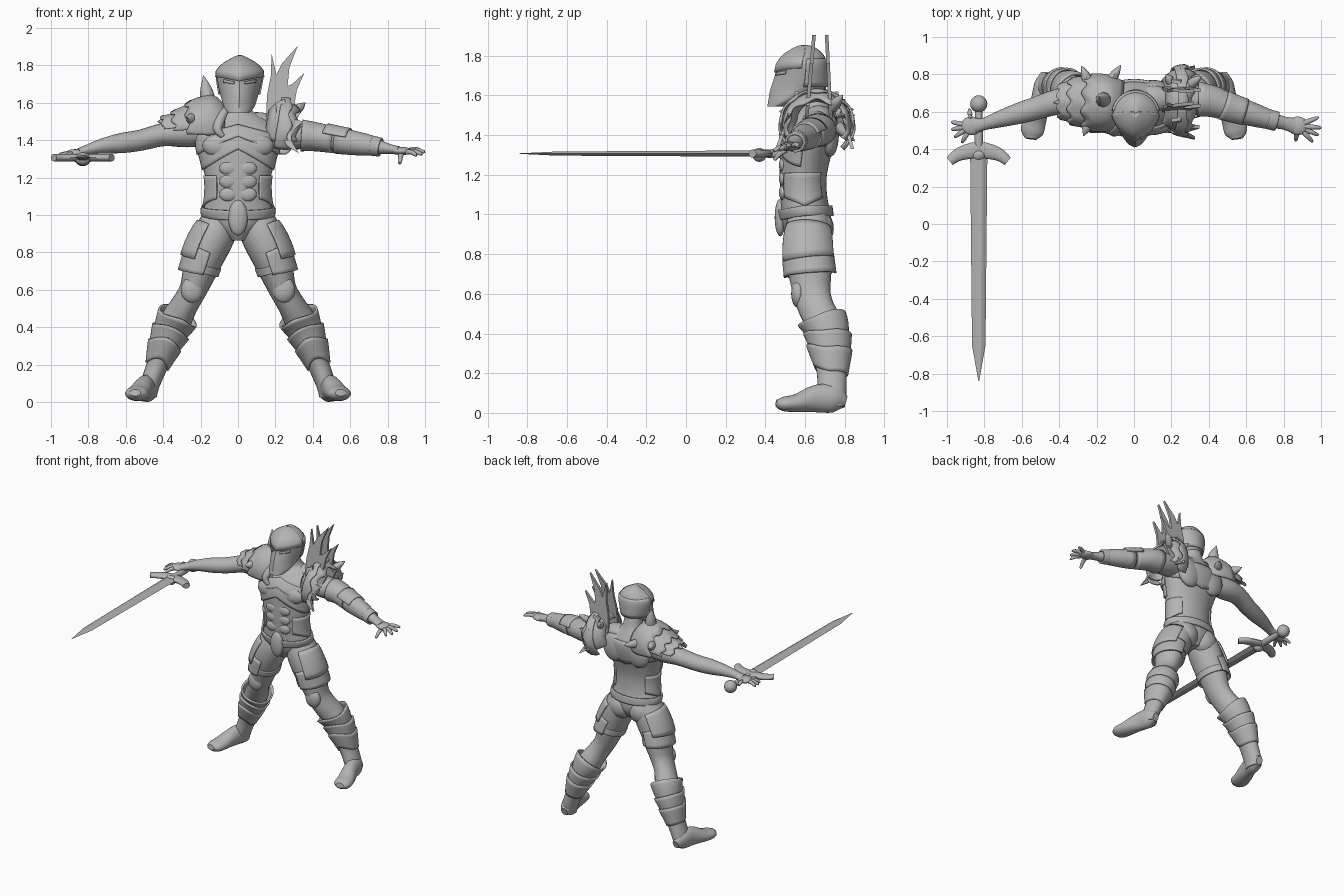
import bpy, bmesh, math
from mathutils import Vector, Matrix

if "Cube" in bpy.data.objects:
    bpy.data.objects.remove(bpy.data.objects["Cube"])

steel = bpy.data.materials.new("plain grey")
steel.diffuse_color = (0.46, 0.46, 0.46, 1)
steel.use_nodes = True
steel.node_tree.nodes["Principled BSDF"].inputs["Base Color"].default_value = steel.diffuse_color
X, Y, Z = Vector((1, 0, 0)), Vector((0, 1, 0)), Vector((0, 0, 1))
rad = math.radians


def finish(name, bm, mirror=False, thick=0, angle=40):
    bmesh.ops.recalc_face_normals(bm, faces=bm.faces)
    me = bpy.data.meshes.new(name)
    bm.to_mesh(me)
    bm.free()
    me.materials.append(steel)
    ob = bpy.data.objects.new(name, me)
    bpy.context.collection.objects.link(ob)
    bpy.context.view_layer.objects.active = ob
    ob.select_set(True)
    bpy.ops.object.shade_smooth_by_angle(angle=rad(angle))
    ob.select_set(False)
    if thick:
        ob.modifiers.new("thickness", 'SOLIDIFY').thickness = thick
    if mirror:
        ob.modifiers.new("mirror", 'MIRROR')
    return ob


def row_at(rows, t):
    # smooth interpolation of (x, y, z, half width, half depth)
    n = len(rows)
    t = max(0, min(n - 1, t))
    i = min(int(t), n - 2)
    f = t - i
    p = [rows[max(0, min(n - 1, i + k))] for k in (-1, 0, 1, 2)]
    return [0.5 * (2 * b + (c - a) * f + (2 * a - 5 * b + 4 * c - d) * f * f
            + (3 * b - a - 3 * c + d) * f ** 3) for a, b, c, d in zip(*p)]


def surf(rows, t, a, off=0, ref=X, flat=False, keel=0):
    r = row_at(rows, t)
    tan = Z
    if not flat:
        tan = (Vector(row_at(rows, t + .1)[:3]) - Vector(row_at(rows, t - .1)[:3])).normalized()
    u = (ref - tan * ref.dot(tan)).normalized()
    c, s = math.cos(a), math.sin(a)
    k = 1 / (1 - keel + keel * (abs(c) + abs(s))) if s < 0 else 1
    return Vector(r[:3]) + u * c * k * (r[3] + off) + tan.cross(u) * s * k * (r[4] + off)


def tube(name, rows, ref=X, flat=False, keel=0, n=24, sub=3, mirror=False):
    bm = bmesh.new()
    rings = []
    for j in range((len(rows) - 1) * sub + 1):
        rings.append([bm.verts.new(surf(rows, j / sub, math.tau * i / n, 0, ref, flat, keel)) for i in range(n)])
    for p, q in zip(rings, rings[1:]):
        for i in range(n):
            bm.faces.new((p[i], p[(i + 1) % n], q[(i + 1) % n], q[i]))
    bm.faces.new(rings[0])
    bm.faces.new(rings[-1])
    return finish(name, bm, mirror)


def band(name, rows, lo, hi, a0, a1, off=(.01, .01), ref=X, flat=False, keel=0, mirror=False, na=36, nt=6, thick=.012):
    # armour plate following a tube; lo and hi may depend on the angle
    bm = bmesh.new()
    fl = lo if callable(lo) else lambda a: lo
    fh = hi if callable(hi) else lambda a: hi
    g = []
    for j in range(nt + 1):
        f = j / nt
        line = []
        for i in range(na + 1):
            a = rad(a0 + (a1 - a0) * i / na)
            line.append(bm.verts.new(surf(rows, fl(a) * (1 - f) + fh(a) * f, a, off[0] * (1 - f) + off[1] * f, ref, flat, keel)))
        g.append(line)
    for p, q in zip(g, g[1:]):
        for i in range(na):
            bm.faces.new((p[i], p[i + 1], q[i + 1], q[i]))
    bmesh.ops.remove_doubles(bm, verts=bm.verts, dist=1e-5)
    return finish(name, bm, mirror, thick)


def ball(name, loc, size, mirror=False):
    bm = bmesh.new()
    bmesh.ops.create_uvsphere(bm, u_segments=20, v_segments=12, radius=1,
                              matrix=Matrix.Translation(loc) @ Matrix.Diagonal((*size, 1)))
    return finish(name, bm, mirror)


def spike(name, base, mid, tip, w, d, ref=Y):
    return tube(name, [(*base, w, d), (*mid, w * .75, d * .75), (*tip, .002, .002)], ref, n=10, sub=5)


def slab(name, pts, place, depth):
    bm = bmesh.new()
    f = bm.faces.new([bm.verts.new(place(*p)) for p in pts])
    ext = bmesh.ops.extrude_face_region(bm, geom=[f])
    bmesh.ops.translate(bm, vec=depth, verts=[v for v in ext['geom'] if isinstance(v, bmesh.types.BMVert)])
    return finish(name, bm, angle=30)


# torso with muscles
torso = [(0, .61, .865, .05, .08), (0, .61, .93, .13, .12), (0, .605, 1.0, .185, .125), (0, .595, 1.08, .172, .118),
         (0, .59, 1.18, .172, .118), (0, .60, 1.28, .195, .127), (0, .617, 1.38, .22, .14), (0, .635, 1.46, .21, .13),
         (0, .65, 1.52, .14, .09), (0, .65, 1.56, .075, .07), (0, .63, 1.64, .065, .065)]
tube("torso", torso, flat=True, n=40)
ball("chest_muscle", (.09, .52, 1.37), (.1, .045, .065), True)
ball("shoulder_blade", (.1, .725, 1.40), (.095, .045, .11), True)
ball("buttock", (.085, .665, .93), (.095, .08, .095), True)
ball("trapezius", (.10, .67, 1.50), (.11, .07, .05), True)
for i, z in enumerate((1.11, 1.18, 1.25)):
    ball("abdominal_%d" % i, (.05, .49, z), (.05, .022, .038), True)

# body armour
for i, t in enumerate((6.5, 5.7)):
    band("chest_plate_%d" % i, torso, lambda a: t - 1.1 * abs(math.cos(a)), lambda a: t + .9 - .9 * abs(math.cos(a)),
         -172, -8, (.016 - .006 * i, .008), flat=True)
band("back_plate", torso, lambda a: 5.2 + abs(math.cos(a)) * .5, 7.3, 20, 160, (.014, .008), flat=True)
band("waist_plate", torso, lambda a: 2.6 + .6 * abs(math.sin(a)), 4.3, -50, 45, (.014, .008), flat=True, mirror=True)
band("belt", torso, lambda a: 1.9 - .3 * max(0, -math.sin(a)), lambda a: 2.6 - .3 * max(0, -math.sin(a)),
     0, 360, (.012, .018), flat=True)
ball("groin_plate", (0, .475, .985), (.052, .028, .095))

# helmet with overlapping brow and slit eyes
helmet = [(.005, .455, 1.545, .055, .045), (.006, .50, 1.575, .08, .085), (.007, .56, 1.63, .098, .135),
          (.008, .578, 1.70, .115, .13), (.01, .585, 1.765, .124, .122), (.01, .595, 1.81, .088, .095),
          (.01, .60, 1.845, .03, .045), (.01, .60, 1.855, .004, .006)]
tube("helmet", helmet, flat=True, keel=.3, n=32)
band("brow_plate", helmet, lambda a: 3.25 + .3 * abs(math.cos(a)), 6.9, 180, 360, (.008, .003), flat=True, keel=.3, thick=.008)
band("nape_plate", helmet, 2.2, 4.4, 10, 170, (.012, .004), flat=True, thick=.008)
for s in (-1, 1):
    band("eye", helmet, lambda a: 2.95 + .2 * abs(math.cos(a)), lambda a: 3.1 + .35 * abs(math.cos(a)),
         -90 + s * 14, -90 + s * 50, (.004, .004), flat=True, keel=.3, thick=.006, na=8, nt=2)

# legs and feet
leg = [(.09, .62, .98, .095, .105), (.125, .615, .9, .112, .12), (.17, .615, .8, .108, .12), (.205, .625, .7, .092, .108),
       (.24, .635, .6, .074, .094), (.285, .66, .52, .072, .09), (.335, .705, .43, .083, .092), (.385, .725, .32, .073, .09),
       (.43, .735, .2, .058, .075), (.468, .735, .1, .052, .073), (.48, .735, .03, .045, .065)]
tube("leg", leg, mirror=True)
tube("foot", [(.475, .805, .055, .025, .03), (.48, .75, .07, .052, .068), (.50, .66, .072, .052, .07), (.53, .56, .05, .062, .046),
              (.545, .49, .045, .06, .036), (.55, .455, .05, .03, .018)], mirror=True)
ball("knee", (.245, .565, .60), (.06, .035, .07), True)
up = lambda a: .45 * max(0, math.sin(a)) ** 2
for i, t in enumerate((5.75, 6.5, 7.15)):
    band("boot_cuff_%d" % i, leg, lambda a: t - up(a), lambda a: t + .95 - up(a) * .9, 0, 360, (.032 - .004 * i, .008), mirror=True)
for i, (t0, t1, a) in enumerate(((.7, 2.3, 65), (1.9, 3.05, 100))):
    band("thigh_plate_%d" % i, leg, t0, lambda a: t1 + .2 * math.cos(a), -a, a, (.008, .026), mirror=True)
band("thigh_strap", leg, 2.55, 2.95, 0, 360, (.006, .012), mirror=True)

# arms
arm_r = [(-.15, .65, 1.45, .07, .08), (-.28, .66, 1.44, .085, .078), (-.40, .655, 1.43, .07, .062), (-.52, .62, 1.40, .062, .056),
         (-.62, .59, 1.385, .056, .054), (-.72, .56, 1.37, .044, .041), (-.80, .535, 1.35, .033, .028), (-.85, .525, 1.335, .04, .023)]
arm_l = [(.15, .65, 1.45, .07, .08), (.28, .665, 1.43, .085, .078), (.40, .66, 1.42, .076, .068), (.52, .62, 1.40, .064, .062),
         (.62, .59, 1.385, .056, .056), (.72, .56, 1.37, .045, .045), (.80, .54, 1.355, .035, .028), (.86, .525, 1.345, .042, .022)]
tube("right_arm", arm_r, Y)
tube("left_arm", arm_l, Y)
band("left_upper_sleeve", arm_l, 1.5, 3.0, 0, 360, (.012, .008), Y)
band("left_bracer", arm_l, 3.1, 5.4, 0, 360, (.01, .008), Y)
band("left_wrist_cuff", arm_l, 4.95, 5.5, 0, 360, (.008, .014), Y)
band("elbow_plate", arm_l, 2.6, 3.7, 20, 160, (.018, .018), Y)

# hands: palms and spread fingers
hands = (("right", (-.87, .525, 1.33), [(-.975, .545, 1.31), (-.975, .505, 1.31), (-.96, .465, 1.31), (-.92, .435, 1.31), (-.88, .615, 1.32)]),
         ("left", (.875, .525, 1.342), [(.985, .57, 1.345), (1.0, .515, 1.338), (.985, .475, 1.325), (.955, .44, 1.32), (.865, .445, 1.275)]))
for side, c, tips in hands:
    ball(side + "_palm", c, (.055, .05, .022))
    c = Vector(c)
    for i, tip in enumerate(tips):
        tip = Vector(tip)
        b, m = c.lerp(tip, .25), c.lerp(tip, .65) + Z * .008
        tube("%s_finger_%d" % (side, i), [(*b, .015, .015), (*m, .013, .013), (*c.lerp(tip, .95), .009, .009), (*tip, .003, .003)], Y, n=10)

# right shoulder armour with horn
pad_r = [(-.41, .655, 1.45, .085, .07), (-.32, .655, 1.46, .12, .095), (-.22, .65, 1.47, .145, .145),
         (-.13, .645, 1.47, .145, .165), (-.06, .64, 1.47, .12, .11)]
jag = lambda a: .12 * math.sin(a * 9)
band("right_shoulder_dome", pad_r, lambda a: 1.6 + jag(a), 4, -15, 195, (.012, 0), Y)
band("right_shoulder_plate_mid", pad_r, lambda a: .8 + jag(a), 2.2, 0, 185, (.014, -.01), Y)
band("right_shoulder_plate_low", pad_r, lambda a: jag(a) + .15, 1.3, 10, 175, (.008, -.01), Y)
spike("right_horn", (-.16, .66, 1.60), (-.17, .67, 1.67), (-.185, .68, 1.745), .045, .045)
for i, (x, y, z) in enumerate(((-.28, .845, 1.53), (-.07, .85, 1.50), (-.27, .47, 1.52), (-.43, .65, 1.50))):
    b = Vector((-.2, .65, 1.5)).lerp(Vector((x, y, z)), .6)
    spike("right_shoulder_spike_%d" % i, b, b.lerp(Vector((x, y, z)), .5), (x, y, z), .035, .03, Z)
tube("collar_roll", [(-.06, .56, 1.57, .018, .018), (-.09, .52, 1.52, .025, .022), (-.11, .49, 1.46, .025, .022),
                     (-.08, .485, 1.42, .012, .012)], n=10)

# left shoulder armour with tall flame blades
pad_l = [(.14, .66, 1.47, .10, .10), (.20, .66, 1.46, .155, .155), (.27, .66, 1.45, .165, .15), (.34, .66, 1.45, .13, .11)]
band("left_shoulder_dome", pad_l, .2, lambda a: 2.7 + .2 * math.sin(a * 7), -30, 205, (0, .012), Y)
band("left_shoulder_rim", pad_l, 1.1, lambda a: 2.1 + .2 * math.sin(a * 9), -45, 215, (.02, .03), Y)
flame = [(.15, 1.50), (.155, 1.64), (.175, 1.74), (.18, 1.86), (.205, 1.75), (.235, 1.81), (.32, 1.905), (.275, 1.79),
         (.265, 1.69), (.29, 1.70), (.355, 1.76), (.315, 1.67), (.30, 1.58), (.335, 1.55), (.30, 1.48), (.26, 1.45)]
for i, (y, lean) in enumerate(((.60, .09), (.72, -.05))):
    slab("flame_blade_%d" % i, flame, lambda x, z: Vector((x, y + lean * (z - 1.5), z)), Y * .018)
hook = [(.20, 1.60), (.25, 1.62), (.27, 1.52), (.35, 1.50), (.29, 1.45), (.285, 1.40), (.325, 1.33), (.26, 1.37), (.22, 1.45)]
for i, (y, lean) in enumerate(((.475, .35), (.81, -.28))):
    slab("hook_blade_%d" % i, hook, lambda x, z: Vector((x, y + lean * (z - 1.4), z)), Y * .018)
for i, (x, y, z) in enumerate(((.25, .85, 1.37), (.25, .835, 1.53), (.17, .80, 1.58), (.36, .79, 1.60))):
    b = Vector((.24, .70, 1.5)).lerp(Vector((x, y, z)), .4)
    spike("left_shoulder_spike_%d" % i, b, b.lerp(Vector((x, y, z)), .6), (x, y, z), .03, .03, Z)

# sword
sx, sz = -.83, 1.307
bm = bmesh.new()
rings = [[bm.verts.new((sx + w * c, y, sz + .013 * s * k)) for c, s in ((1, 0), (.4, 1), (-.4, 1), (-1, 0), (-.4, -1), (.4, -1))]
         for y, w, k in ((.38, .046, 1.2), (-.65, .036, .8), (-.84, .002, .1))]
for p, q in zip(rings, rings[1:]):
    for i in range(6):
        bm.faces.new((p[i], p[(i + 1) % 6], q[(i + 1) % 6], q[i]))
bm.faces.new(rings[0])
bm.faces.new(rings[-1])
finish("sword_blade", bm, angle=20)
tube("sword_guard", [(sx + x, y, sz, w, .02) for x, y, w in ((-.155, .335, .025), (-.10, .375, .036), (0, .395, .045),
                                                              (.10, .375, .036), (.155, .335, .025))], Y, n=16)
ball("guard_boss", (sx, .37, 1.30), (.04, .035, .035))
tube("sword_grip", [(sx, .38, sz, .02, .02), (sx, .50, sz, .023, .023), (sx, .62, sz, .018, .018)], n=16)
ball("sword_pommel", (sx, .642, sz), (.046, .046, .046))
